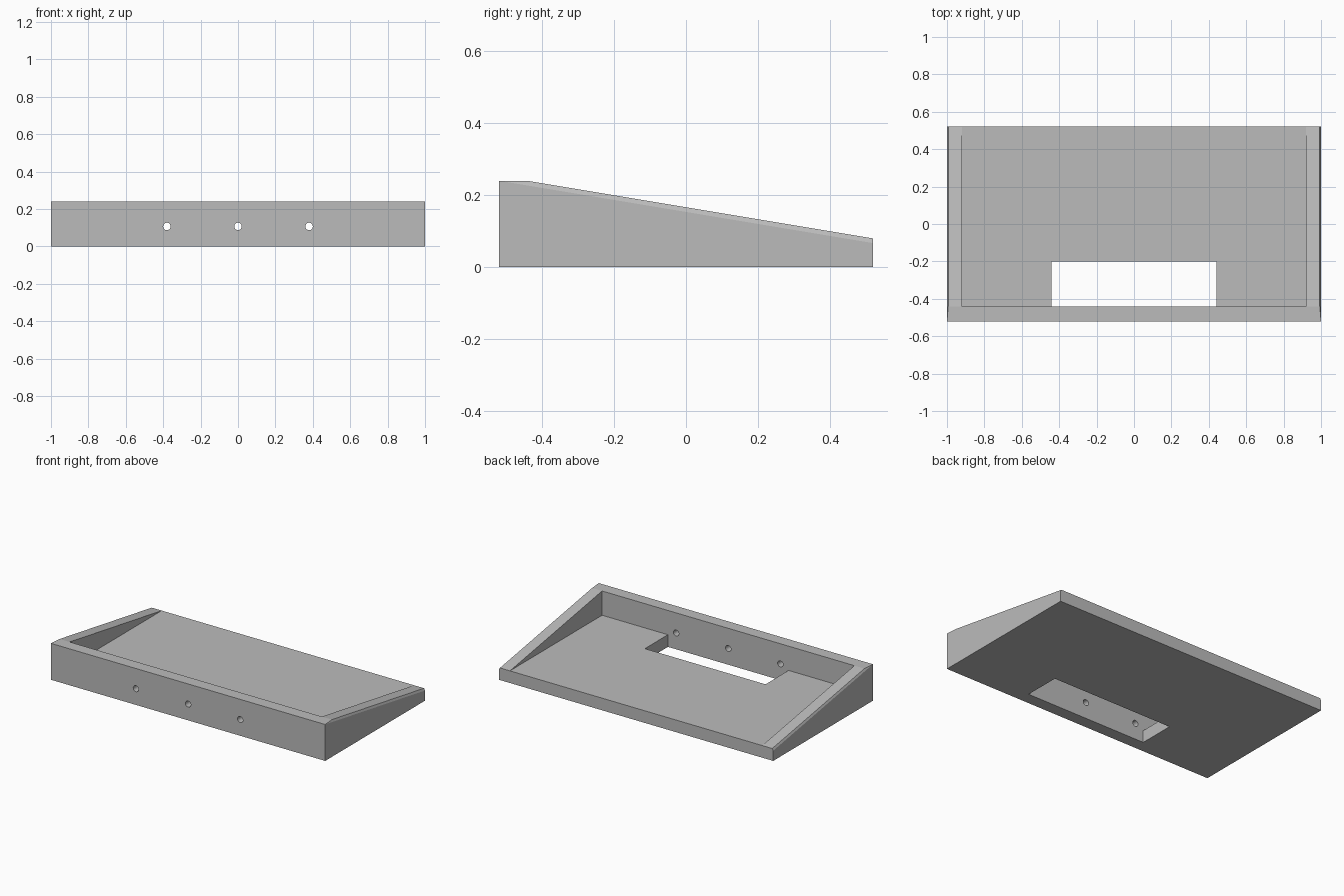
import bpy, bmesh
from mathutils import Vector

cube = bpy.data.objects.get("Cube")
if cube:
    bpy.data.objects.remove(cube, do_unlink=True)

grey = bpy.data.materials.new("plain grey")
grey.use_nodes = True
colour = (0.5, 0.5, 0.5, 1)
grey.diffuse_color = colour
grey.node_tree.nodes["Principled BSDF"].inputs["Base Color"].default_value = colour

FRONT, BACK = -0.52, 0.52
INNER = -0.44          # inside of the front wall, where the slope begins
FLOOR, TOP = 0.08, 0.24


def make_object(name, bm):
    bmesh.ops.recalc_face_normals(bm, faces=bm.faces)
    mesh = bpy.data.meshes.new(name)
    bm.to_mesh(mesh)
    bm.free()
    mesh.materials.append(grey)
    obj = bpy.data.objects.new(name, mesh)
    bpy.context.collection.objects.link(obj)
    return obj


def box(name, lo, hi):
    bm = bmesh.new()
    bmesh.ops.create_cube(bm, size=1)
    lo, hi = Vector(lo), Vector(hi)
    for v in bm.verts:
        v.co = (lo + hi) / 2 + v.co * (hi - lo)
    return make_object(name, bm)


def drill(name, start, end, r1, r2=None):
    start, end = Vector(start), Vector(end)
    axis = end - start
    bm = bmesh.new()
    bmesh.ops.create_cone(bm, cap_ends=True, segments=32, radius1=r1,
                          radius2=r1 if r2 is None else r2, depth=axis.length)
    turn = axis.to_track_quat('Z', 'Y')
    for v in bm.verts:
        v.co = turn @ v.co + (start + end) / 2
    return make_object(name, bm)


# Wedge body: side profile extruded across the width
bm = bmesh.new()
profile = [(FRONT, 0), (BACK, 0), (BACK, FLOOR), (INNER, TOP), (FRONT, TOP)]
side = bm.faces.new([bm.verts.new((-1, y, z)) for y, z in profile])
ext = bmesh.ops.extrude_face_region(bm, geom=[side])
for v in ext["geom"]:
    if isinstance(v, bmesh.types.BMVert):
        v.co.x = 1

# Fine chamfer along the outer edge of both sloping side walls
slope = Vector((0, BACK - INNER, FLOOR - TOP))
for s in (-1, 1):
    across = Vector((s * 0.007, 0, -0.013))
    normal = across.cross(slope)
    if normal.z < 0:
        normal.negate()
    bmesh.ops.bisect_plane(bm, geom=bm.verts[:] + bm.edges[:] + bm.faces[:],
                           plane_co=(s * 0.993, BACK, FLOOR), plane_no=normal,
                           clear_outer=True)
    bmesh.ops.holes_fill(bm, edges=[e for e in bm.edges if e.is_boundary])
tray = make_object("sloped_tray", bm)

# Tray recess and floor slot
cutters = [
    box("recess_cutter", (-0.92, INNER, FLOOR), (0.92, 0.7, 0.5)),
    box("slot_cutter", (-0.44, INNER, -0.1), (0.44, -0.2, 0.15)),
]
# Holes in the front wall
for x in (-0.38, 0, 0.38):
    cutters.append(drill("front_hole_cutter", (x, -0.6, 0.107), (x, -0.36, 0.107), 0.02))
# Floor holes, the rear pair countersunk from below
for s in (-1, 1):
    cutters.append(drill("corner_hole_cutter", (s * 0.88, -0.4, -0.1), (s * 0.88, -0.4, 0.15), 0.027))
    cutters.append(drill("rear_hole_cutter", (s * 0.4, 0.44, -0.1), (s * 0.4, 0.44, 0.15), 0.02))
    cutters.append(drill("countersink_cutter", (s * 0.4, 0.44, -0.01), (s * 0.4, 0.44, 0.025), 0.05, 0.018))

for c in cutters:
    c.hide_render = True
    mod = tray.modifiers.new(c.name, 'BOOLEAN')
    mod.operation = 'DIFFERENCE'
    mod.solver = 'EXACT'
    mod.object = c

# Bake the cuts and drop the cutters
graph = bpy.context.evaluated_depsgraph_get()
graph.update()
result = bpy.data.meshes.new_from_object(tray.evaluated_get(graph))
tray.modifiers.clear()
tray.data = result
for c in cutters:
    bpy.data.objects.remove(c, do_unlink=True)

bpy.ops.object.select_all(action='DESELECT')
tray.select_set(True)
bpy.context.view_layer.objects.active = tray
bpy.ops.object.shade_smooth_by_angle(angle=0.4)
# Keep the shallow break between the flat rim and the slopes crisp
for p in tray.data.polygons:
    if p.area > 0.01:
        p.use_smooth = False
